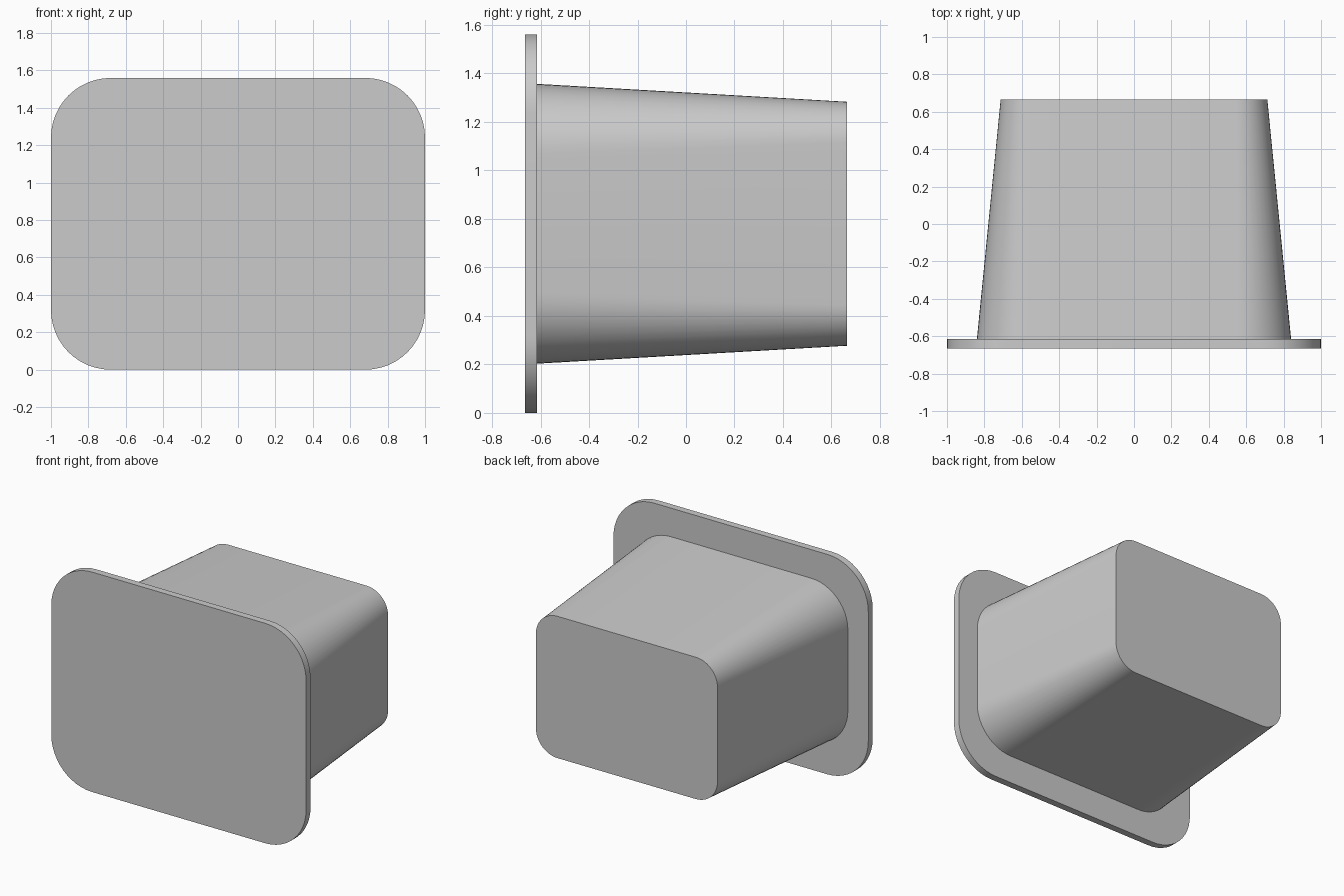
import bpy, bmesh
from math import sin, cos, pi, radians

if "Cube" in bpy.data.objects:
    bpy.data.objects.remove(bpy.data.objects["Cube"])

MID_Z = 0.78
SEGMENTS = 12


def rounded_rect(half_x, z0, z1, radius):
    """Rounded rectangle outline in the XZ plane."""
    mid, half_z = (z0 + z1) / 2, (z1 - z0) / 2
    points = []
    for q, (sx, sz) in enumerate([(1, 1), (-1, 1), (-1, -1), (1, -1)]):
        for i in range(SEGMENTS + 1):
            a = (q + i / SEGMENTS) * pi / 2
            points.append((sx * (half_x - radius) + radius * cos(a),
                           mid + sz * (half_z - radius) + radius * sin(a)))
    return points


def loft(name, sections):
    """Join (y, outline) sections into a closed solid."""
    bm = bmesh.new()
    rings = [[bm.verts.new((x, y, z)) for x, z in pts] for y, pts in sections]
    n = len(rings[0])
    for a, b in zip(rings, rings[1:]):
        for i in range(n):
            j = (i + 1) % n
            bm.faces.new((a[i], a[j], b[j], b[i]))
    bm.faces.new(rings[0])
    bm.faces.new(rings[-1])
    bmesh.ops.recalc_face_normals(bm, faces=bm.faces)
    mesh = bpy.data.meshes.new(name)
    bm.to_mesh(mesh)
    bm.free()
    obj = bpy.data.objects.new(name, mesh)
    bpy.context.collection.objects.link(obj)
    bpy.ops.object.select_all(action='DESELECT')
    obj.select_set(True)
    bpy.context.view_layer.objects.active = obj
    bpy.ops.object.shade_smooth_by_angle(angle=radians(30))
    return obj


# Front plate with large rounded corners
plate = rounded_rect(1.0, 0.0, 1.56, 0.32)
loft("front_plate", [(-0.665, plate), (-0.615, plate)])

# Tapered body behind the plate
loft("tapered_body", [(-0.615, rounded_rect(0.84, 0.203, 1.357, 0.29)),
                      (0.665, rounded_rect(0.713, 0.277, 1.283, 0.17))])
